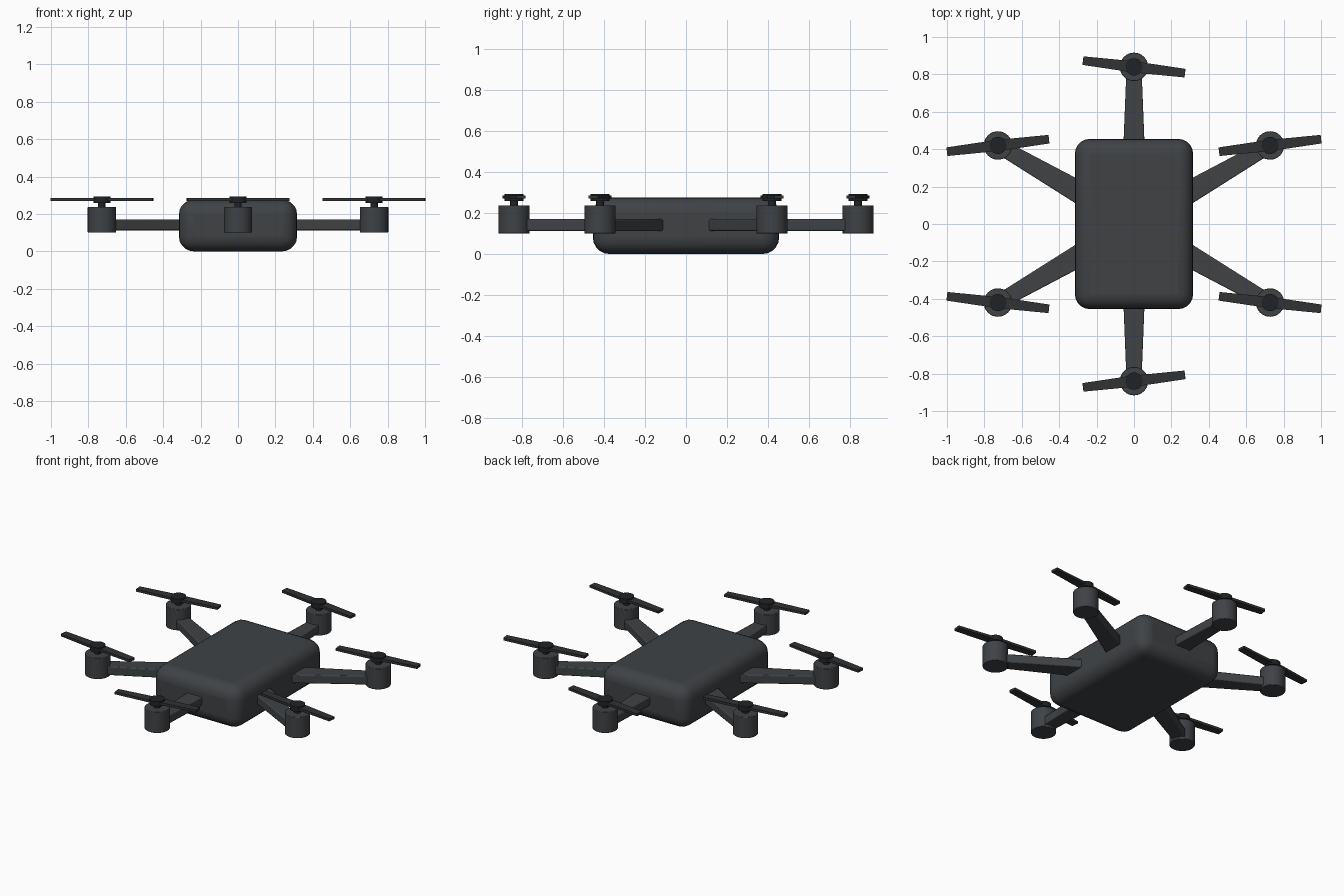
import bpy, bmesh
from math import radians, cos, sin
from mathutils import Matrix

if "Cube" in bpy.data.objects:
    bpy.data.objects.remove(bpy.data.objects["Cube"])


def material(name, rgb):
    m = bpy.data.materials.new(name)
    m.diffuse_color = (*rgb, 1)
    m.use_nodes = True
    m.node_tree.nodes["Principled BSDF"].inputs["Base Color"].default_value = m.diffuse_color
    return m


frame_mat = material("dark_grey", (0.05, 0.055, 0.06))
blade_mat = material("blade_grey", (0.03, 0.032, 0.035))
hub_mat = material("near_black", (0.014, 0.017, 0.019))


def finish(bm, name, mat, bevel=0, segments=2):
    bmesh.ops.recalc_face_normals(bm, faces=bm.faces)
    me = bpy.data.meshes.new(name)
    bm.to_mesh(me)
    bm.free()
    me.materials.append(mat)
    ob = bpy.data.objects.new(name, me)
    bpy.context.collection.objects.link(ob)
    if bevel:
        b = ob.modifiers.new("bevel", 'BEVEL')
        b.width, b.segments = bevel, segments
        b.limit_method = 'ANGLE'
    bpy.ops.object.select_all(action='DESELECT')
    ob.select_set(True)
    bpy.context.view_layer.objects.active = ob
    bpy.ops.object.shade_smooth_by_angle(angle=radians(35))
    return ob


def prism(bm, outline, z0, z1):
    """Extrude a flat outline between two heights."""
    face = bm.faces.new([bm.verts.new((x, y, z0)) for x, y in outline])
    ext = bmesh.ops.extrude_face_region(bm, geom=[face])
    for v in ext["geom"]:
        if isinstance(v, bmesh.types.BMVert):
            v.co.z = z1


def cylinder(name, x, y, r, z0, z1, mat, bevel=0):
    bm = bmesh.new()
    bmesh.ops.create_cone(bm, cap_ends=True, segments=32, radius1=r, radius2=r,
                          depth=z1 - z0,
                          matrix=Matrix.Translation((x, y, (z0 + z1) / 2)))
    return finish(bm, name, mat, bevel)


# Rounded central body
bm = bmesh.new()
prism(bm, [(-.316, -.455), (.316, -.455), (.316, .455), (-.316, .455)], 0, .277)
finish(bm, "body", frame_mat, .08, 5)

for i in range(6):
    a = radians(30 + 60 * i)
    x, y = .84 * cos(a), .84 * sin(a)

    # Tapered arm
    bm = bmesh.new()
    prism(bm, [(.26, -.063), (.84, -.04), (.84, .04), (.26, .063)], .113, .17)
    bm.transform(Matrix.Rotation(a, 4, 'Z'))
    finish(bm, f"arm_{i + 1}", frame_mat, .006)

    # Motor, shaft and hub
    cylinder(f"motor_{i + 1}", x, y, .076, .1, .238, frame_mat, .003)
    cylinder(f"shaft_{i + 1}", x, y, .02, .23, .265, hub_mat)
    cylinder(f"hub_{i + 1}", x, y, .046, .26, .293, hub_mat)

    # Two-blade propeller, tilt alternating around the frame
    bm = bmesh.new()
    for s in (1, -1):
        prism(bm, [(0, -.03 * s), (.275 * s, -.023 * s),
                   (.275 * s, .023 * s), (0, .03 * s)], .27, .286)
    turn = radians(7 if i % 2 == 0 else -7)
    bm.transform(Matrix.Translation((x, y, 0)) @ Matrix.Rotation(turn, 4, 'Z'))
    finish(bm, f"propeller_{i + 1}", blade_mat)
